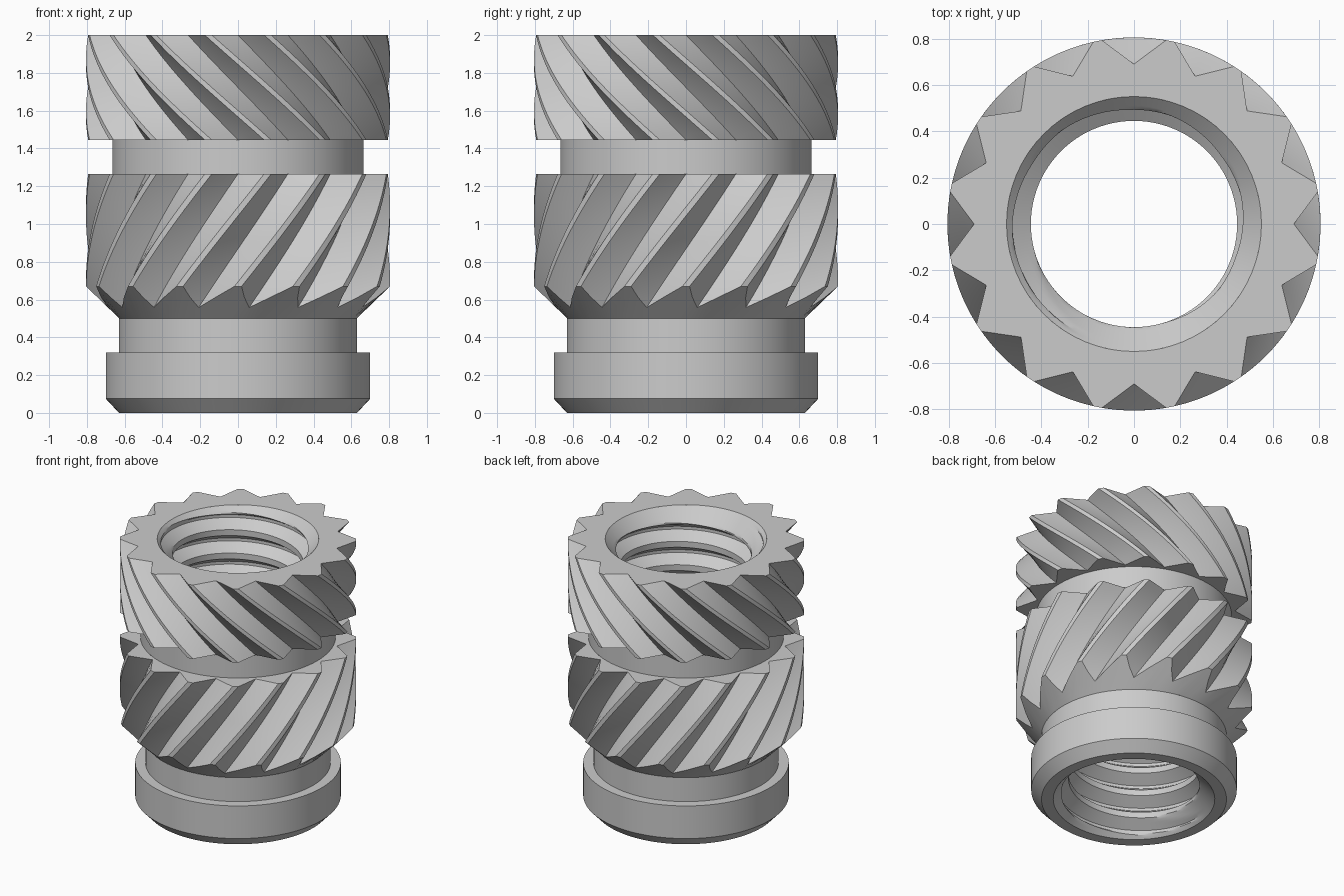
import bpy, bmesh
from math import sin, cos, pi, radians

default = bpy.data.objects.get("Cube")
if default:
    bpy.data.objects.remove(default, do_unlink=True)

metal = bpy.data.materials.new("grey metal")
metal.use_nodes = True
GREY = (0.6, 0.6, 0.6, 1)
metal.diffuse_color = GREY
metal.node_tree.nodes["Principled BSDF"].inputs["Base Color"].default_value = GREY

HEIGHT = 2.0
TEETH = 16
STEP = 2 * pi / TEETH
OUTER, ROOT = 0.805, 0.69      # knurl crest and groove radii
HALF = radians(9.9)            # half the groove width
LOWER_NECK, UPPER_NECK = 0.63, 0.665
MOUTH = 0.55                   # bore radius at both ends


def loft(name, rings, closed=True, flip=False):
    """Skin a list of equal-length rings, given from bottom to top."""
    bm = bmesh.new()
    rows = [[bm.verts.new(p) for p in ring] for ring in rings]
    n = len(rows[0])
    for a, b in zip(rows, rows[1:]):
        for i in range(n if closed else n - 1):
            j = (i + 1) % n
            quad = [a[i], a[j], b[j], b[i]]
            bm.faces.new(quad[::-1] if flip else quad)
    bmesh.ops.remove_doubles(bm, verts=bm.verts[:], dist=1e-5)
    mesh = bpy.data.meshes.new(name)
    bm.to_mesh(mesh)
    bm.free()
    mesh.materials.append(metal)
    obj = bpy.data.objects.new(name, mesh)
    bpy.context.collection.objects.link(obj)
    bpy.ops.object.select_all(action='DESELECT')
    obj.select_set(True)
    bpy.context.view_layer.objects.active = obj
    bpy.ops.object.shade_smooth_by_angle(angle=radians(25))
    return obj


def polar(r, angle, z):
    return (r * cos(angle), r * sin(angle), z)


def revolve(name, profile, segments=96):
    return loft(name, [[polar(r, 2 * pi * i / segments, z) for i in range(segments)]
                       for r, z in profile])


def tooth_outline():
    """Radius and angle of points round the V-grooved outline."""
    points = []
    for tooth in range(TEETH):
        for s in (-1, -0.5, 0, 0.5, 1):
            x = ROOT + (OUTER * cos(HALF) - ROOT) * abs(s)
            y = OUTER * sin(HALF) * s
            points.append(((x * x + y * y) ** 0.5, tooth * STEP + y / x * (1 - (y / x) ** 2 / 3)))
    return points


def knurl(name, low, high, twist, low_circle, high_circle, steps=16):
    """Twisted toothed band; low(r) is the height of its lower end."""
    outline = tooth_outline()
    rings = [[polar(low_circle, a + twist * (low(low_circle) - high), low(low_circle))
              for r, a in outline]]
    for k in range(steps + 1):
        ring = []
        for r, a in outline:
            z = low(r) + (high - low(r)) * k / steps
            ring.append(polar(r, a + twist * (z - high), z))
        rings.append(ring)
    rings.append([polar(high_circle, a, high) for r, a in outline])
    return loft(name, rings)


# Pilot flange with chamfered foot, and the neck above it
revolve("pilot_flange", [(MOUTH, 0), (LOWER_NECK, 0), (0.70, 0.075), (0.70, 0.32),
                         (LOWER_NECK, 0.32), (LOWER_NECK, 0.5)])

# Lower knurl, tapering to the neck along a cone
knurl("lower_knurl", lambda r: 0.5 + (r - LOWER_NECK) * 0.17 / (OUTER - LOWER_NECK),
      1.265, 1.5 * STEP / 0.595, LOWER_NECK, UPPER_NECK)

# Groove between the knurls
revolve("middle_neck", [(UPPER_NECK, 1.265), (UPPER_NECK, 1.445)])

# Upper knurl, twisted the other way
knurl("upper_knurl", lambda r: 1.445, HEIGHT, -2 * STEP / 0.555, UPPER_NECK, MOUTH)

# Threaded bore with a chamfered mouth at each end
PITCH, MINOR, MAJOR = 0.1755, 0.445, 0.525
SUB, COLS = 16, 96


def thread_radius(k):
    """Flat crest, flank, narrow root, flank over one pitch."""
    k %= SUB
    depth = min(max((k - 4) / 5, 0), 1, (SUB - k) / 5)
    return MINOR + (MAJOR - MINOR) * depth


bore = []
for k in range(SUB * (int(HEIGHT / PITCH) + 3)):
    ring = []
    for i in range(COLS + 1):
        z = PITCH * (k / SUB + i / COLS - 1)
        z = min(max(z, 0), HEIGHT)
        r = max(thread_radius(k), MOUTH - min(z, HEIGHT - z))
        ring.append(polar(r, 2 * pi * i / COLS, z))
    bore.append(ring)
loft("threaded_bore", bore, closed=False, flip=True)
